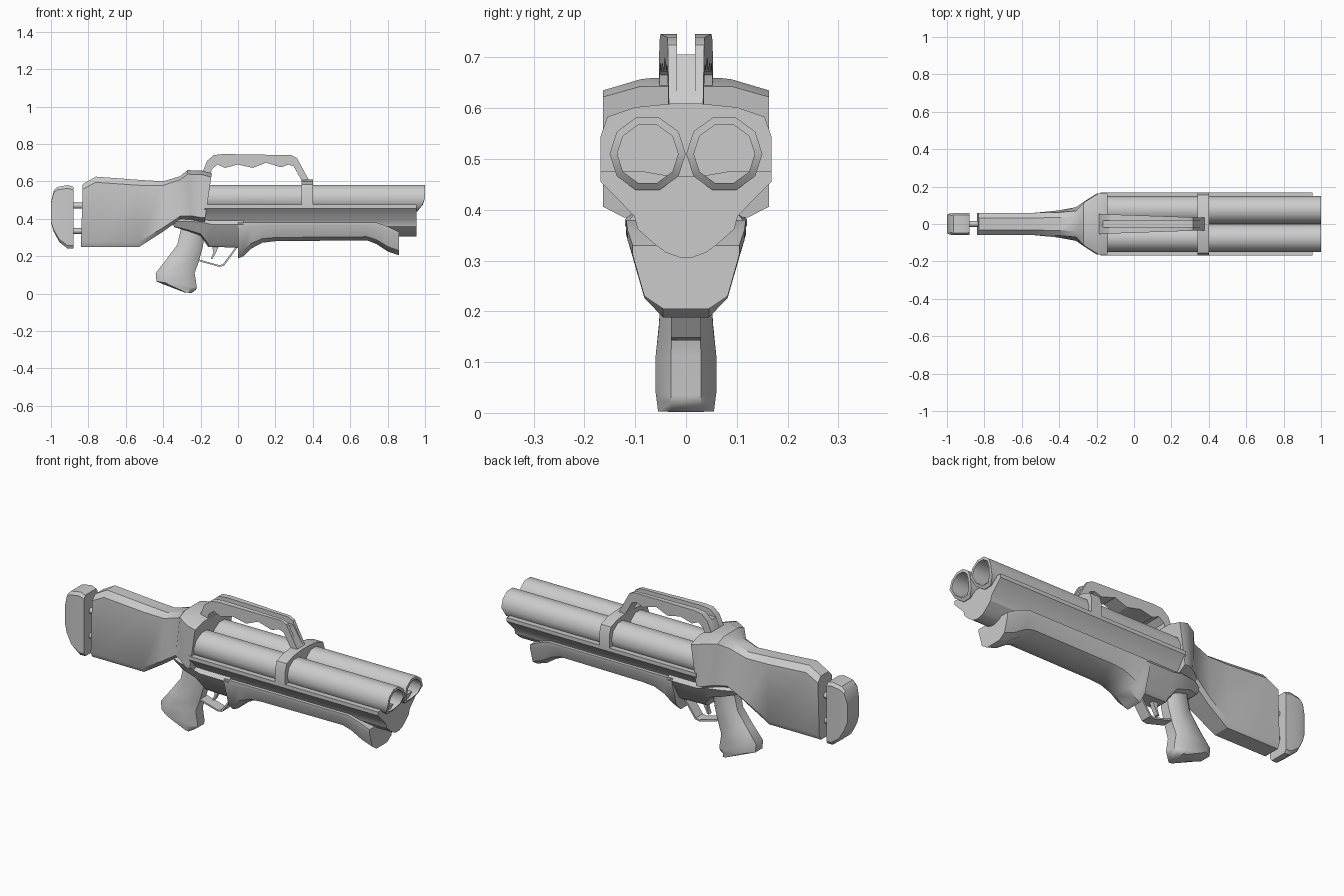
import bpy, bmesh, math

if "Cube" in bpy.data.objects:
    bpy.data.objects.remove(bpy.data.objects["Cube"])

grey = bpy.data.materials.new("grey metal")
grey.diffuse_color = (0.6, 0.6, 0.6, 1)
grey.use_nodes = True
grey.node_tree.nodes["Principled BSDF"].inputs["Base Color"].default_value = grey.diffuse_color


def finish(name, bm, angle=32):
    """Clean normals, smooth with sharp edges above the angle, make the object."""
    bmesh.ops.recalc_face_normals(bm, faces=bm.faces)
    for f in bm.faces:
        f.smooth = True
    for e in bm.edges:
        e.smooth = len(e.link_faces) == 2 and e.calc_face_angle(0) < math.radians(angle)
    me = bpy.data.meshes.new(name)
    bm.to_mesh(me)
    bm.free()
    me.materials.append(grey)
    ob = bpy.data.objects.new(name, me)
    bpy.context.collection.objects.link(ob)
    return ob


def loft_rings(name, rings, angle=32, closed=False):
    """Skin a list of equal-length point rings, capping or joining the ends."""
    bm = bmesh.new()
    vs = [[bm.verts.new(p) for p in r] for r in rings]
    n = len(vs[0])
    pairs = list(zip(vs, vs[1:])) + ([(vs[-1], vs[0])] if closed else [])
    for a, b in pairs:
        for i in range(n):
            j = (i + 1) % n
            bm.faces.new((a[i], a[j], b[j], b[i]))
    if not closed:
        bm.faces.new(vs[0])
        bm.faces.new(vs[-1])
    return finish(name, bm, angle)


def loft(name, sections, ca=.1, cb=.1, ka=.6, kb=.6, angle=32):
    """Sections (xa, za, xb, zb, wa, wb): chamfered octagon from point a to b."""
    rings = []
    for xa, za, xb, zb, wa, wb in sections:
        half = [(0, wa * ka), (ca, wa), (1 - cb, wb), (1, wb * kb)]
        full = half + [(t, -w) for t, w in reversed(half)]
        rings.append([(xa + (xb - xa) * t, w, za + (zb - za) * t) for t, w in full])
    return loft_rings(name, rings, angle)


def side_prism(name, pts, y0, y1):
    """Extrude an xz outline between two y values (numbers or functions of x)."""
    f0 = y0 if callable(y0) else lambda x: y0
    f1 = y1 if callable(y1) else lambda x: y1
    return loft_rings(name, [[(x, f(x), z) for x, z in pts] for f in (f0, f1)])


def end_prism(name, half, x0, x1):
    """Extrude a mirrored yz half outline along x."""
    full = half + [(-y, z) for y, z in reversed(half)]
    return loft_rings(name, [[(x, y, z) for y, z in full] for x in (x0, x1)])


# Shoulder pad and its two rods
loft("butt_pad", [(-.88, .57, -.88, .24, .058, .058), (-.91, .58, -.91, .24, .06, .06),
                  (-.965, .57, -.955, .275, .06, .06), (-.985, .55, -.985, .33, .056, .056),
                  (-1, .49, -1, .38, .05, .05)], .05, .05, .8, .8)
for label, z in (("upper", .47), ("lower", .335)):
    ring = [(math.cos(i * math.pi / 4) * .016, z + math.sin(i * math.pi / 4) * .016) for i in range(8)]
    loft_rings("stock_rod_" + label, [[(x, y, zz) for y, zz in ring] for x in (-.9, -.82)], 60)

# Stock flaring out into the receiver
loft("stock", [(-.83, .585, -.84, .248, .06, .06), (-.76, .625, -.76, .248, .06, .06),
               (-.53, .608, -.53, .248, .06, .06), (-.40, .60, -.41, .325, .062, .072),
               (-.31, .627, -.31, .395, .07, .09), (-.27, .66, -.25, .395, .115, .13),
               (-.19, .657, -.20, .385, .163, .163), (-.14, .643, -.178, .385, .163, .163)],
     .08, .08, .55, .75)

# Trigger housing under the receiver
loft("trigger_housing", [(-.36, .39, -.34, .355, .06, .05), (-.29, .40, -.27, .335, .1, .08),
                         (-.19, .40, -.2, .31, .12, .08), (-.14, .40, -.16, .25, .12, .06),
                         (.03, .40, .03, .245, .12, .06)], .2, .1, .8, .7)

# Pistol grip
loft("pistol_grip", [(-.30, .37, -.17, .37, .05, .05), (-.325, .26, -.188, .25, .05, .05),
                     (-.385, .18, -.21, .17, .053, .053), (-.44, .11, -.232, .11, .06, .06),
                     (-.436, .065, -.22, .035, .06, .06), (-.40, .05, -.225, .02, .058, .058),
                     (-.285, .006, -.25, .002, .055, .055)], .22, .22, .5, .5, 45)

# Trigger guard strap and trigger
outer = [(-.205, .172), (-.10, .143), (-.075, .148), (.0, .25)]
inner = [(-.012, .25), (-.08, .157), (-.10, .152), (-.205, .181)]
side_prism("trigger_guard", outer + inner, -.03, .03)
side_prism("trigger", [(-.14, .26), (-.132, .22), (-.145, .185), (-.135, .187), (-.115, .225), (-.10, .26)], -.012, .012)

# Two slanted hollow ten-sided barrels
for label, cy in (("left", .0755), ("right", -.0755)):
    def ring(x, r, slant=False):
        pts = []
        for i in range(10):
            a = i * math.pi / 5
            y, z = cy + r * math.cos(a), .51 + r * math.sin(a)
            pts.append((x - max(0, .49 - z) * .8 if slant else x, y, z))
        return pts
    loft_rings("barrel_" + label, [ring(-.17, .075), ring(1, .075, True),
                                   ring(1, .06, True), ring(.6, .06)], 40)

# Barrel cradle with a stepped V section
end_prism("barrel_cradle", [(0, .466), (.03, .466), (.08, .475), (.168, .475), (.168, .455),
                            (.102, .388), (.095, .362), (.065, .335), (.04, .316), (0.012, .306)], -.178, .955)

# Clamp band over the barrels
end_prism("barrel_band", [(.03, .44), (.168, .47), (.168, .545), (.155, .583), (.10, .602), (.03, .609)], .34, .40)

# Fore grip
loft("fore_grip", [(0, .38, 0, .188, .118, .082), (.03, .38, .03, .2, .118, .083),
                   (.07, .38, .07, .24, .118, .085), (.13, .38, .13, .272, .118, .088),
                   (.2, .38, .2, .28, .118, .09), (.69, .38, .69, .285, .118, .09),
                   (.74, .38, .74, .265, .118, .088), (.80, .36, .80, .225, .115, .084),
                   (.86, .33, .86, .205, .105, .082)], .15, .2, 1, .55)

# Carry handle: two tapered rails and a lower core leaving a slot on top
handle = [(-.2, .625), (-.165, .71), (-.13, .74), (-.08, .746), (.285, .74), (.315, .725),
          (.38, .605), (.34, .605), (.298, .68), (.27, .69), (.23, .675), (.15, .7), (.08, .672),
          (0, .69), (-.07, .672), (-.11, .69), (-.14, .665), (-.15, .625)]
for label, s in (("left", 1), ("right", -1)):
    side_prism("handle_rail_" + label, handle, s * .018, lambda x: s * (.047 - .035 * x))
side_prism("handle_core", [(x, min(z, .706)) for x, z in handle], -.0185, .0185)
